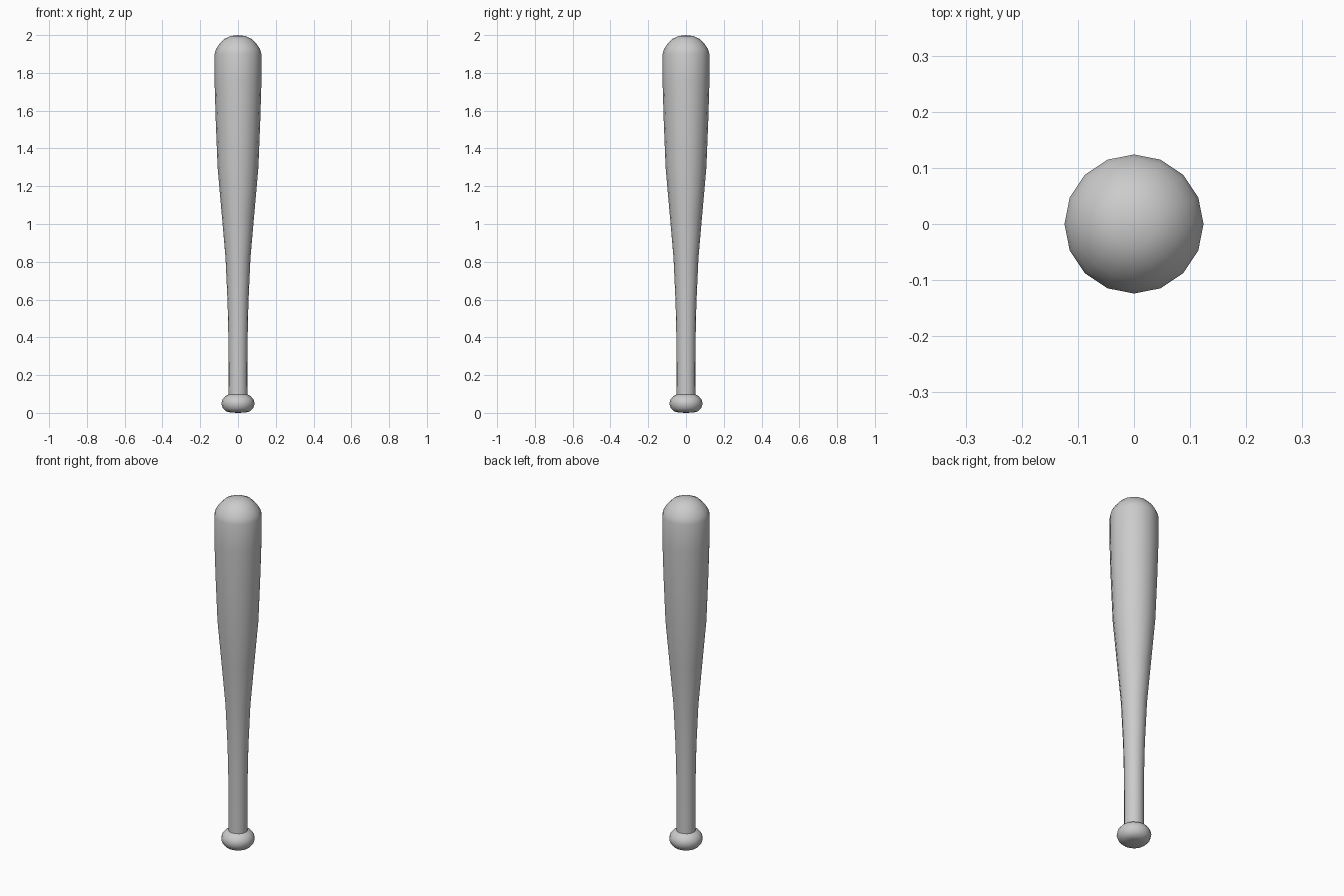
import bpy, bmesh
from math import cos, sin, tau, radians

if "Cube" in bpy.data.objects:
    bpy.data.objects.remove(bpy.data.objects["Cube"])

SIDES = 16


def lathe(name, profile):
    """Revolve (radius, height) points around z; radius 0 makes a pole."""
    bm = bmesh.new()
    rings = []
    for r, z in profile:
        n = SIDES if r > 0 else 1
        rings.append([bm.verts.new((r * cos(tau * i / SIDES), r * sin(tau * i / SIDES), z))
                      for i in range(n)])
    for a, b in zip(rings, rings[1:]):
        for i in range(SIDES):
            j = (i + 1) % SIDES
            if len(a) == 1:
                bm.faces.new((a[0], b[j], b[i]))
            elif len(b) == 1:
                bm.faces.new((a[i], a[j], b[0]))
            else:
                bm.faces.new((a[i], a[j], b[j], b[i]))
    bmesh.ops.recalc_face_normals(bm, faces=bm.faces)
    mesh = bpy.data.meshes.new(name)
    bm.to_mesh(mesh)
    bm.free()
    obj = bpy.data.objects.new(name, mesh)
    bpy.context.collection.objects.link(obj)
    bpy.ops.object.select_all(action='DESELECT')
    obj.select_set(True)
    bpy.context.view_layer.objects.active = obj
    bpy.ops.object.shade_smooth_by_angle(angle=radians(50))
    return obj


# One continuous turned piece: knob, handle, taper, barrel and domed tip
lathe("bat", [
    (0, 0), (0.04, 0.002), (0.064, 0.008), (0.08, 0.024), (0.088, 0.048),
    (0.083, 0.07), (0.068, 0.088), (0.05, 0.097),
    (0.051, 0.4), (0.055, 0.58), (0.066, 0.82), (0.086, 1.05),
    (0.108, 1.3), (0.118, 1.55), (0.124, 1.75), (0.124, 1.9),
    (0.117, 1.925), (0.1, 1.952), (0.074, 1.979), (0.04, 1.995), (0, 2.0)])
